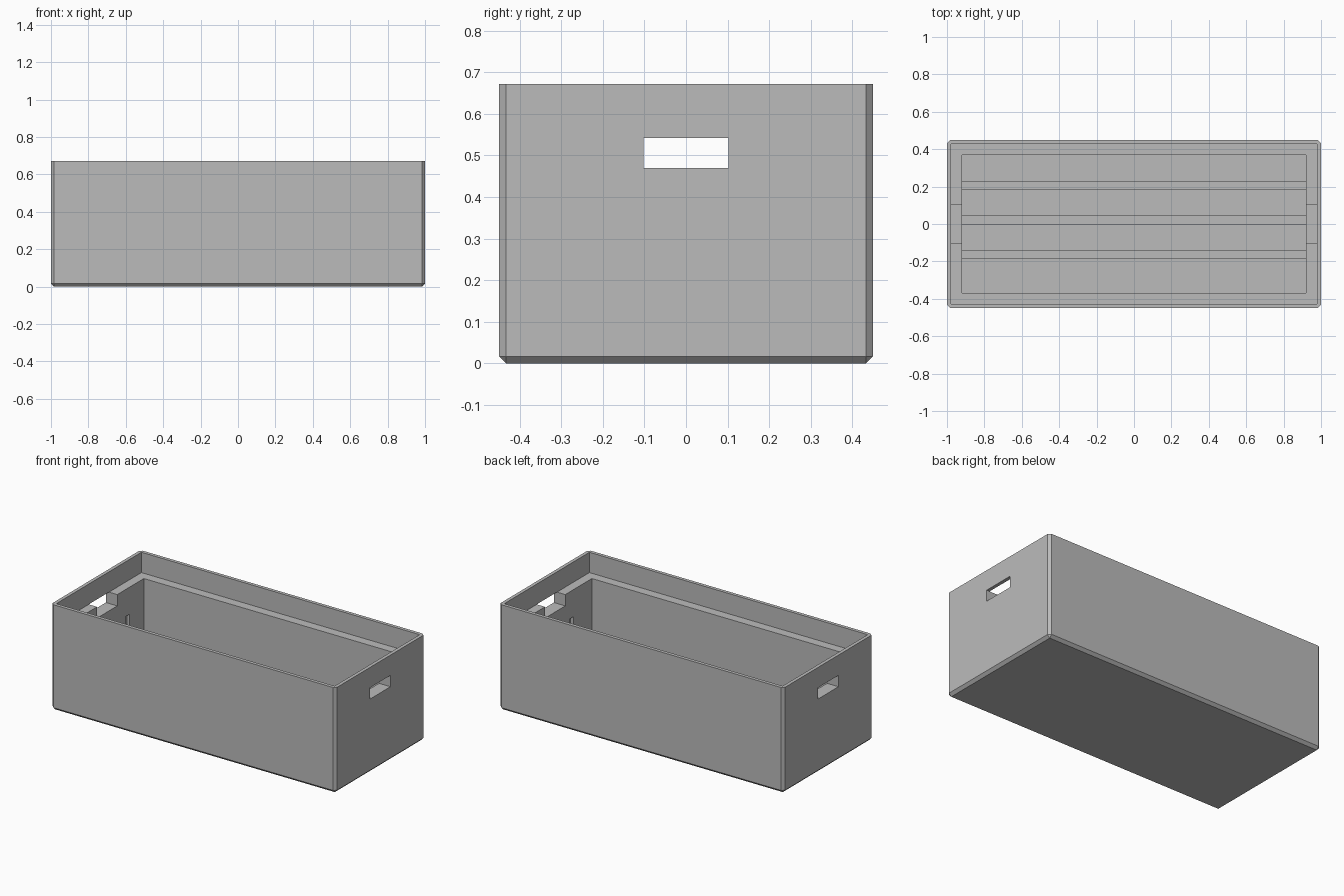
import bpy
import bmesh

if "Cube" in bpy.data.objects:
    bpy.data.objects.remove(bpy.data.objects["Cube"])

HX, HY, H = 1.0, 0.449, 0.671      # half length, half width, height
WALL, RIM = 0.08, 0.022            # thick lower wall, thin upper rim
LEDGE, FLOOR = 0.542, 0.08         # ledge and floor heights
CHAMFER = 0.017
IX, IY = HX - WALL, HY - WALL      # inner cavity half sizes


def box(name, x0, x1, y0, y1, z0, z1):
    """Box object with exact corner coordinates."""
    verts = [(x, y, z) for x in (x0, x1) for y in (y0, y1) for z in (z0, z1)]
    faces = [(0, 1, 3, 2), (4, 6, 7, 5), (0, 4, 5, 1),
             (2, 3, 7, 6), (0, 2, 6, 4), (1, 5, 7, 3)]
    mesh = bpy.data.meshes.new(name)
    mesh.from_pydata(verts, [], faces)
    obj = bpy.data.objects.new(name, mesh)
    bpy.context.collection.objects.link(obj)
    bm = bmesh.new()
    bm.from_mesh(mesh)
    bmesh.ops.recalc_face_normals(bm, faces=bm.faces)
    bm.to_mesh(mesh)
    bm.free()
    return obj


# outer crate: chamfered corners and bottom edges, sharp top rim
crate = box("crate", -HX, HX, -HY, HY, 0, H)
bm = bmesh.new()
bm.from_mesh(crate.data)
edges = [e for e in bm.edges if min(v.co.z for v in e.verts) < 0.001]
bmesh.ops.bevel(bm, geom=edges, offset=CHAMFER, offset_type='OFFSET',
                segments=1, affect='EDGES', clamp_overlap=True)
bm.to_mesh(crate.data)
bm.free()

cutters = [
    # wide upper opening, then narrower cavity below the ledge
    box("rim_cutter", -HX + RIM, HX - RIM, -HY + RIM, HY - RIM, LEDGE, H + 0.1),
    box("cavity_cutter", -IX, IX, -IY, IY, FLOOR, LEDGE + 0.05),
]
# handle openings through both end walls
for side, x0, x1 in (("left", -HX - 0.1, -IX + 0.03), ("right", IX - 0.03, HX + 0.1)):
    cutters.append(box(side + "_handle_cutter", x0, x1, -0.102, 0.102, 0.47, LEDGE))
# divider grooves running down the end walls and across the floor
for i in (-1, 0, 1):
    y = i * IY / 2
    cutters.append(box("groove_cutter", -IX - 0.02, IX + 0.02,
                       y, y + 0.042, FLOOR - 0.02, 0.37))

for c in cutters:
    c.hide_render = True
    mod = crate.modifiers.new(c.name, 'BOOLEAN')
    mod.operation = 'DIFFERENCE'
    mod.solver = 'EXACT'
    mod.object = c

# apply the cuts and drop the cutters
deps = bpy.context.evaluated_depsgraph_get()
result = bpy.data.meshes.new_from_object(crate.evaluated_get(deps))
crate.modifiers.clear()
crate.data = result
for c in cutters:
    bpy.data.objects.remove(c)

grey = bpy.data.materials.new("grey")
grey.diffuse_color = (0.5, 0.5, 0.5, 1)
grey.use_nodes = True
grey.node_tree.nodes["Principled BSDF"].inputs["Base Color"].default_value = grey.diffuse_color
crate.data.materials.clear()
crate.data.materials.append(grey)
for p in crate.data.polygons:
    p.material_index = 0
    p.use_smooth = False
